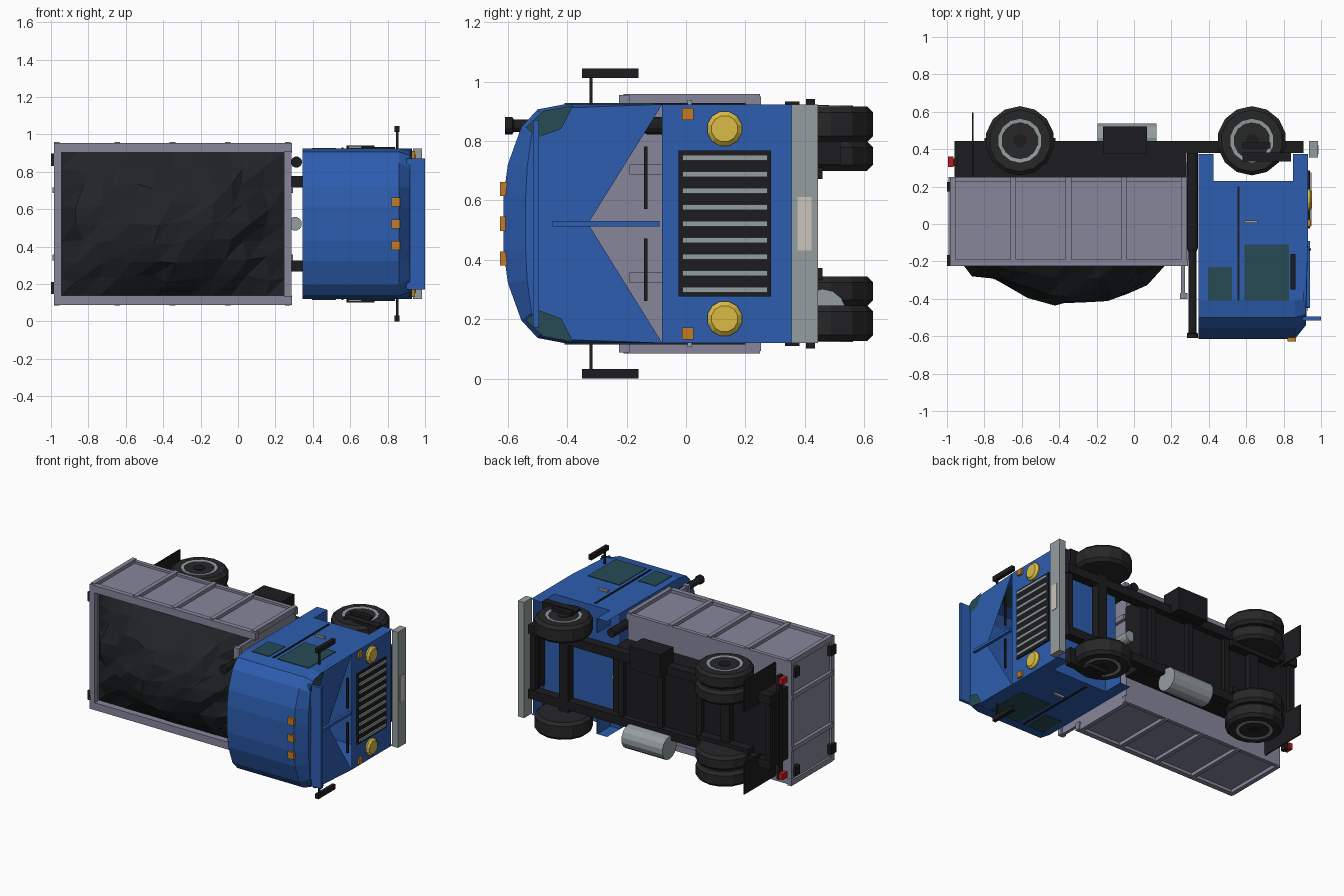
import bpy, bmesh, math, random
from mathutils import Matrix, Vector

if "Cube" in bpy.data.objects:
    bpy.data.objects.remove(bpy.data.objects["Cube"])

random.seed(4)
C = 0.5215  # centre plane of the truck (z); truck's own "up" is -y, its nose is +x


def mat(name, *c):
    m = bpy.data.materials.new(name)
    m.diffuse_color = (*c, 1)
    m.use_nodes = True
    m.node_tree.nodes["Principled BSDF"].inputs["Base Color"].default_value = m.diffuse_color
    return m


BLUE = mat("blue_paint", .026, .11, .43)
BED = mat("bed_grey", .24, .24, .33)
BLACK = mat("black", .012, .012, .014)
TYRE = mat("tyre", .02, .02, .022)
CHROME = mat("chrome", .30, .34, .35)
YELLOW = mat("lamp_yellow", .70, .50, .06)
ORANGE = mat("marker_orange", .55, .20, .02)
RED = mat("lamp_red", .5, .01, .01)
GLASS = mat("glass", .02, .07, .09)
PLATE = mat("plate", .6, .56, .5)
COAL = mat("coal", .015, .018, .02)


def finish(name, bm, m):
    bmesh.ops.recalc_face_normals(bm, faces=bm.faces)
    me = bpy.data.meshes.new(name)
    bm.to_mesh(me)
    bm.free()
    me.materials.append(m)
    o = bpy.data.objects.new(name, me)
    bpy.context.collection.objects.link(o)
    return o


def mesh(name, polys, m, both=False):
    """Polygons given as (x, y, w) with w measured from the centre plane."""
    bm = bmesh.new()
    for s in ((1, -1) if both else (1,)):
        for p in polys:
            bm.faces.new([bm.verts.new((x, y, C + s * w)) for x, y, w in p])
    bmesh.ops.remove_doubles(bm, verts=bm.verts, dist=1e-4)
    return finish(name, bm, m)


def box(name, x, y, w, m, both=False):
    """Box from ranges; both=True also makes the mirrored copy."""
    bm = bmesh.new()
    for s in ((1, -1) if both else (1,)):
        c = Vector((sum(x) / 2, sum(y) / 2, C + s * sum(w) / 2))
        d = Matrix.Diagonal((x[1] - x[0], y[1] - y[0], w[1] - w[0], 1))
        bmesh.ops.create_cube(bm, size=1, matrix=Matrix.Translation(c) @ d)
    return finish(name, bm, m)


def lathe(name, axis, origin, prof, m, n=14, both=False):
    """Revolve (radius, offset) points about an axis through origin (x, y, w)."""
    bm = bmesh.new()
    for s in ((1, -1) if both else (1,)):
        rings = []
        for r, h in prof:
            ring = []
            for i in range(n):
                a = 2 * math.pi * (i + .5) / n
                u, v = r * math.cos(a), r * math.sin(a)
                d = {'x': (h, u, v), 'y': (u, h, v), 'z': (u, v, h)}[axis]
                ring.append(bm.verts.new((origin[0] + d[0], origin[1] + d[1],
                                          C + s * (origin[2] + d[2]))))
            rings.append(ring)
        for a, b in zip(rings, rings[1:]):
            for i in range(n):
                bm.faces.new((a[i], a[i - 1], b[i - 1], b[i]))
        for ring in (rings[0], rings[-1]):
            bm.faces.new(ring)
    bmesh.ops.remove_doubles(bm, verts=bm.verts, dist=1e-5)
    return finish(name, bm, m)


def rod(name, axis, o, r, h0, h1, m, n=12, both=False):
    return lathe(name, axis, o, [(r, h0), (r, h1)], m, n, both)


# Cab: side skins with wheel arch
XR, XF = .345, .93
side = [(XR, -.41), (.905, -.41), (XF, -.08), (XF, .375), (.85, .375), (.85, .23),
        (.42, .23), (.42, .375), (XR, .375)]
mesh("cab_sides", [[(x, y, .402) for x, y in side]], BLUE, True)
# Roof shell: three arched sections from back to windscreen header
arch = [(-.41, .402), (-.5, .385), (-.555, .325), (-.6, .20), (-.615, .09), (-.615, 0)]
front = [(-.41, .39), (-.485, .365), (-.52, .30), (-.535, .19), (-.54, .09), (-.54, 0)]
secs = [[(XR, y, w) for y, w in arch], [(.86, y, w) for y, w in arch],
        [(.92, y, w) for y, w in front]]
roof = [[a[i], a[i + 1], b[i + 1], b[i]] for a, b in zip(secs, secs[1:]) for i in range(5)]
roof.append([(.86, -.41, .402), (.92, -.41, .39), (XF, -.08, .402)])
mesh("cab_roof", roof, BLUE, True)
# Front and back walls with triangular window openings
mesh("cab_front", [secs[2] + [(.922, -.33, 0), (XF, -.08, .402)],
                   [(XF, -.08, 0), (XF, -.08, .402), (XF, .355, .402), (XF, .355, 0)]], BLUE, True)
mesh("cab_back", [secs[0] + [(XR, -.33, 0), (XR, -.08, .402)],
                  [(XR, -.08, 0), (XR, -.08, .402), (XR, .23, .402), (XR, .23, 0)]], BLUE, True)
mesh("cab_floor", [[(XR, .23, 0), (XR, .23, .402), (XF, .23, .402), (XF, .23, 0)]], BLUE, True)
box("arch_returns", (.42, .425), (.23, .375), (.30, .402), BLUE, True)
box("windscreen_pillar", (.92, .94), (-.45, -.09), (-.009, .009), BLUE)
box("sun_visor", (.90, 1.0), (-.515, -.495), (-.35, .35), BLUE)

# Cab trim
box("door_window", (.59, .83), (-.41, -.11), (.398, .406), GLASS, True)
box("quarter_window", (.395, .525), (-.41, -.23), (.398, .406), GLASS, True)
mesh("corner_glass", [[(.925, -.54, .325), (.925, -.48, .38), (.928, -.38, .398),
                       (.928, -.42, .32), (.925, -.5, .29)]], GLASS, True)
box("door_seam", (.553, .565), (-.41, .20), (.398, .407), BLACK, True)
box("door_handle", (.59, .66), (.005, .02), (.40, .416), CHROME, True)
box("wiper", (.932, .945), (-.142, -.13), (.05, .26), BLACK, True)
box("mirror", (.838, .864), (-.35, -.16), (.49, .522), BLACK, True)
box("mirror_arm", (.845, .857), (-.325, -.315), (.40, .50), BLACK, True)
box("upper_step", (.58, .84), (.333, .382), (.30, .412), BLACK, True)
box("lower_step", (.58, .73), (.405, .435), (.30, .42), BLACK, True)
for w in (-.117, 0, .117):
    box("roof_marker", (.82, .865), (-.627, -.595), (w - .024, w + .024), ORANGE)

# Nose: grille, lamps, bumper
box("grille", (.925, .94), (-.025, .287), (-.246, .246), BLACK)
for i in range(9):
    w = (i - 4) * .0555
    box("grille_slat", (.935, .95), (-.012, .275), (w - .009, w + .009), CHROME)
lathe("headlight", 'x', (.925, .13, .32), [(.06, 0), (.06, .015), (.045, .028)], YELLOW, 12, True)
box("indicator", (.925, .945), (-.013, .025), (.35, .39), ORANGE, True)
box("bumper", (.935, .983), (.355, .445), (-.402, .402), CHROME)
box("number_plate", (.98, .987), (.375, .422), (-.09, .09), PLATE)

# Chassis
box("frame_rail", (-.96, .905), (.38, .445), (.195, .255), BLACK, True)
box("subframe", (-.96, .28), (.25, .40), (-.25, .25), BLACK)
for x in (-.93, -.4, -.1, .2, .88):
    box("cross_member", (x - .02, x + .02), (.385, .43), (-.2, .2), BLACK)
for x in (-.61, .63):
    box("axle", (x - .035, x + .035), (.385, .445), (-.36, .36), BLACK)
box("leaf_spring", (-.8, -.42), (.40, .46), (.15, .19), BLACK, True)
rod("fuel_tank", 'x', (0, .46, -.30), .08, -.195, .12, CHROME, 14)
box("battery_box", (-.165, .07), (.375, .52), (.20, .36), BLACK)
box("mud_flap", (-.866, -.858), (.23, .595), (.18, .395), BLACK, True)
box("tail_light", (-.995, -.965), (.305, .36), (.31, .35), RED, True)
box("tail_light_bar", (-.965, -.94), (.31, .35), (-.36, .36), BLACK)

# Wheels: tyre, dished rim, hub cap
def wheel(label, x, w0, w1):
    o = (x, .445, 0)
    lathe(label + "_tyre", 'z', o, [(.115, w0), (.165, w0), (.185, w0 + .02), (.185, w1 - .02),
                                    (.165, w1), (.115, w1)], TYRE, 14, True)
    lathe(label + "_rim", 'z', o, [(.117, w1 - .03), (.117, w1 + .003), (.098, w1 + .001),
                                   (.085, w1 - .03), (.03, w1 - .02)], CHROME, 14, True)
    rod(label + "_hub", 'z', o, .037, w1 - .04, w1 + .004, BLACK, 10, True)


wheel("front_wheel", .63, .275, .395)
wheel("rear_inner_wheel", -.61, .178, .277)
wheel("rear_outer_wheel", -.61, .287, .39)

# Dump bed: panels, rails, ribs, headboard
box("bed_floor", (-.96, .27), (.215, .25), (-.40, .40), BED)
box("bed_side", (-.965, .275), (-.21, .25), (.385, .413), BED, True)
box("bed_side_top_rail", (-.985, .29), (-.225, -.19), (.382, .433), BED, True)
box("bed_side_bottom_rail", (-.98, .285), (.225, .252), (.385, .428), BED, True)
for x in (-.97, -.645, -.35, -.055, .265):
    box("bed_side_rib", (x - .015, x + .015), (-.21, .25), (.40, .437), BED, True)
box("tailgate", (-.97, -.95), (-.21, .25), (-.40, .40), BED)
box("tailgate_top_rail", (-.985, -.945), (-.225, -.19), (-.40, .40), BED)
box("tailgate_bottom_rail", (-.985, -.95), (.222, .25), (-.40, .40), BED)
box("tailgate_rib", (-.992, -.96), (-.21, .25), (.165, .195), BED, True)
box("tailgate_upper_hinge", (-1.0, -.972), (-.225, -.165), (.31, .375), BLACK, True)
box("tailgate_lower_hinge", (-1.0, -.972), (.175, .225), (.31, .375), BLACK, True)
box("headboard", (.25, .272), (-.40, .25), (-.385, .385), BED)
box("headboard_rail", (.245, .287), (-.40, -.37), (-.39, .39), BED)
box("headboard_rib", (.27, .295), (-.19, .25), (.165, .20), BED, True)

# Heaped load: jittered grid, highest just behind the middle
bm = bmesh.new()
NX, NZ = 13, 9
crest = [(-.95, -.17), (-.86, -.28), (-.72, -.31), (-.47, -.43), (-.33, -.44), (-.17, -.42),
         (0, -.37), (.1, -.28), (.25, -.17)]


def crest_y(x):
    for (x0, y0), (x1, y1) in zip(crest, crest[1:]):
        if x <= x1 + 1e-4:
            return y0 + (y1 - y0) * (x - x0) / (x1 - x0)


grid = []
for i in range(NX):
    for j in range(NZ):
        t = 2 * j / (NZ - 1) - 1
        x, w = -.95 + 1.2 * i / (NX - 1), .39 * t
        y = -.17 + (crest_y(x) + .17) * (1 - abs(t) ** 2.2)
        if 0 < i < NX - 1 and abs(t) < 1:
            x += random.uniform(-.03, .03)
            w += random.uniform(-.02, .02)
            y += random.uniform(-.005, .022)
        grid.append(bm.verts.new((x, y, C + w)))
for i in range(NX - 1):
    for j in range(NZ - 1):
        k = i * NZ + j
        bm.faces.new((grid[k], grid[k + 1], grid[k + NZ + 1]))
        bm.faces.new((grid[k], grid[k + NZ + 1], grid[k + NZ]))
finish("coal_load", bm, COAL)

# Exhaust stack and hoist ram between cab and bed
lathe("exhaust_stack", 'y', (.312, 0, .33), [(.03, -.61), (.03, -.585), (.022, -.58), (.022, -.15),
                                             (.03, -.13), (.03, .38)], BLACK, 12)
rod("hoist_ram", 'y', (.305, 0, 0), .037, -.05, .33, CHROME, 12)
